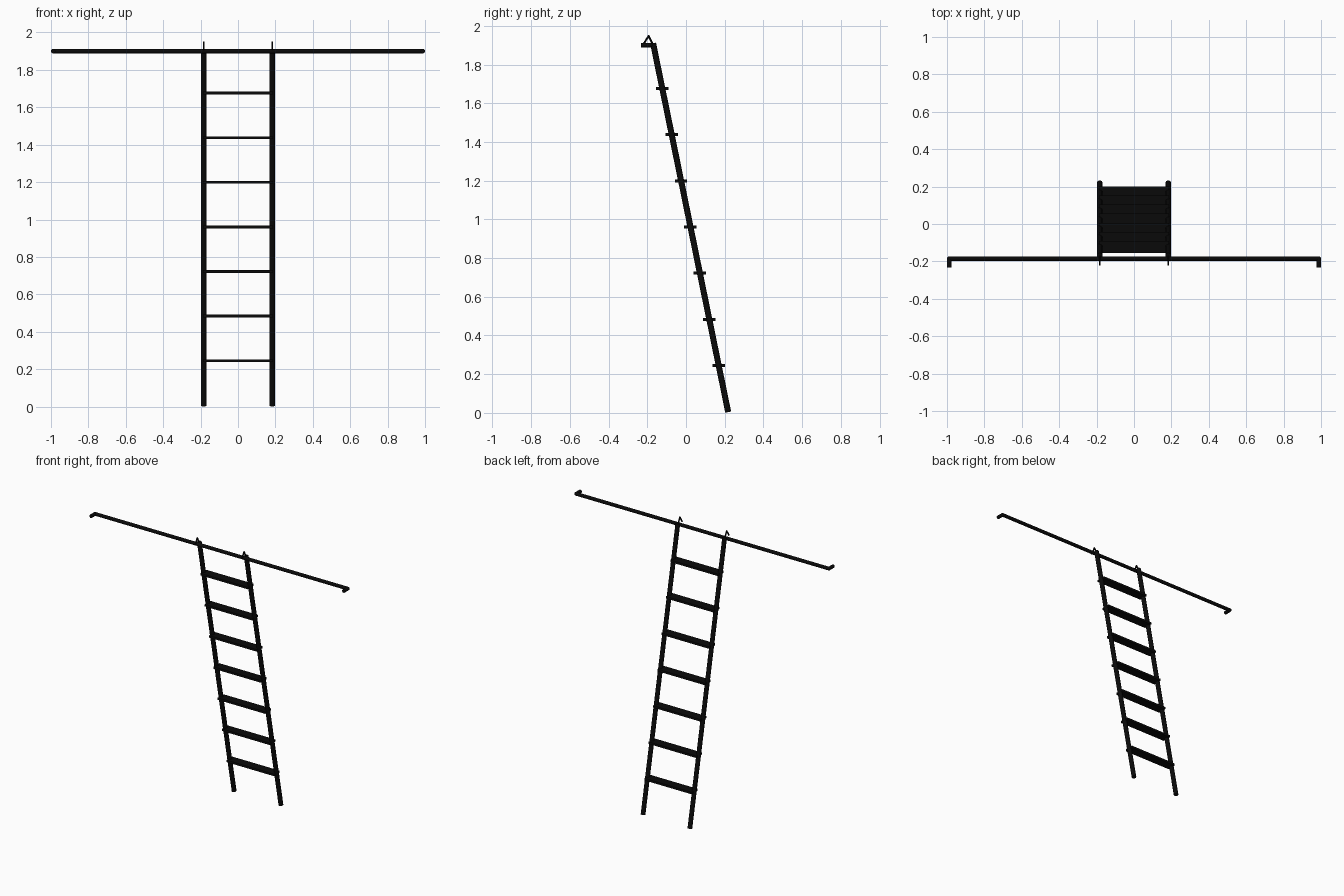
import bpy
from mathutils import Vector

if "Cube" in bpy.data.objects:
    bpy.data.objects.remove(bpy.data.objects["Cube"])

black = bpy.data.materials.new("black metal")
black.diffuse_color = (0.003, 0.003, 0.003, 1)
black.use_nodes = True
black.node_tree.nodes["Principled BSDF"].inputs["Base Color"].default_value = black.diffuse_color


def tube(name, points, radius, sides=16):
    """Straight cylinders between successive points, joined with ball corners."""
    parts = []
    pts = [Vector(p) for p in points]
    for a, b in zip(pts, pts[1:]):
        d = b - a
        bpy.ops.mesh.primitive_cylinder_add(vertices=sides, radius=radius, depth=d.length, location=(a + b) / 2)
        o = bpy.context.object
        o.rotation_euler = d.to_track_quat('Z', 'Y').to_euler()
        parts.append(o)
    for p in pts[1:-1]:
        bpy.ops.mesh.primitive_uv_sphere_add(segments=sides, ring_count=8, radius=radius, location=p)
        parts.append(bpy.context.object)
    bpy.ops.object.select_all(action='DESELECT')
    for o in parts:
        o.select_set(True)
    bpy.context.view_layer.objects.active = parts[0]
    if len(parts) > 1:
        bpy.ops.object.join()
    o = bpy.context.object
    o.name = name
    o.data.materials.append(black)
    bpy.ops.object.shade_smooth_by_angle()
    return o


bottom_y, top_y, top_z = 0.218, -0.170, 1.91

# wall rail with its two end brackets bent forward
tube("hanging_rail", [(-0.988, -0.232, 1.9), (-0.988, -0.185, 1.9),
                      (0.988, -0.185, 1.9), (0.988, -0.232, 1.9)], 0.012)

# leaning side poles and the hooks over the rail
for side, x in (("left", -0.183), ("right", 0.183)):
    tube(side + "_pole", [(x, bottom_y, 0.004), (x, top_y, top_z)], 0.0155)
    tube(side + "_hook", [(x, top_y - 0.002, 1.905), (x, -0.193, 1.948), (x, -0.218, 1.908)], 0.005, 10)

# flat horizontal treads
for i in range(7):
    z = 0.245 + i * 0.2385
    y = bottom_y + (top_y - bottom_y) * z / top_z
    bpy.ops.mesh.primitive_cube_add(size=1, location=(0, y, z))
    tread = bpy.context.object
    tread.name = "tread"
    tread.scale = (0.372, 0.064, 0.015)
    tread.data.materials.append(black)
